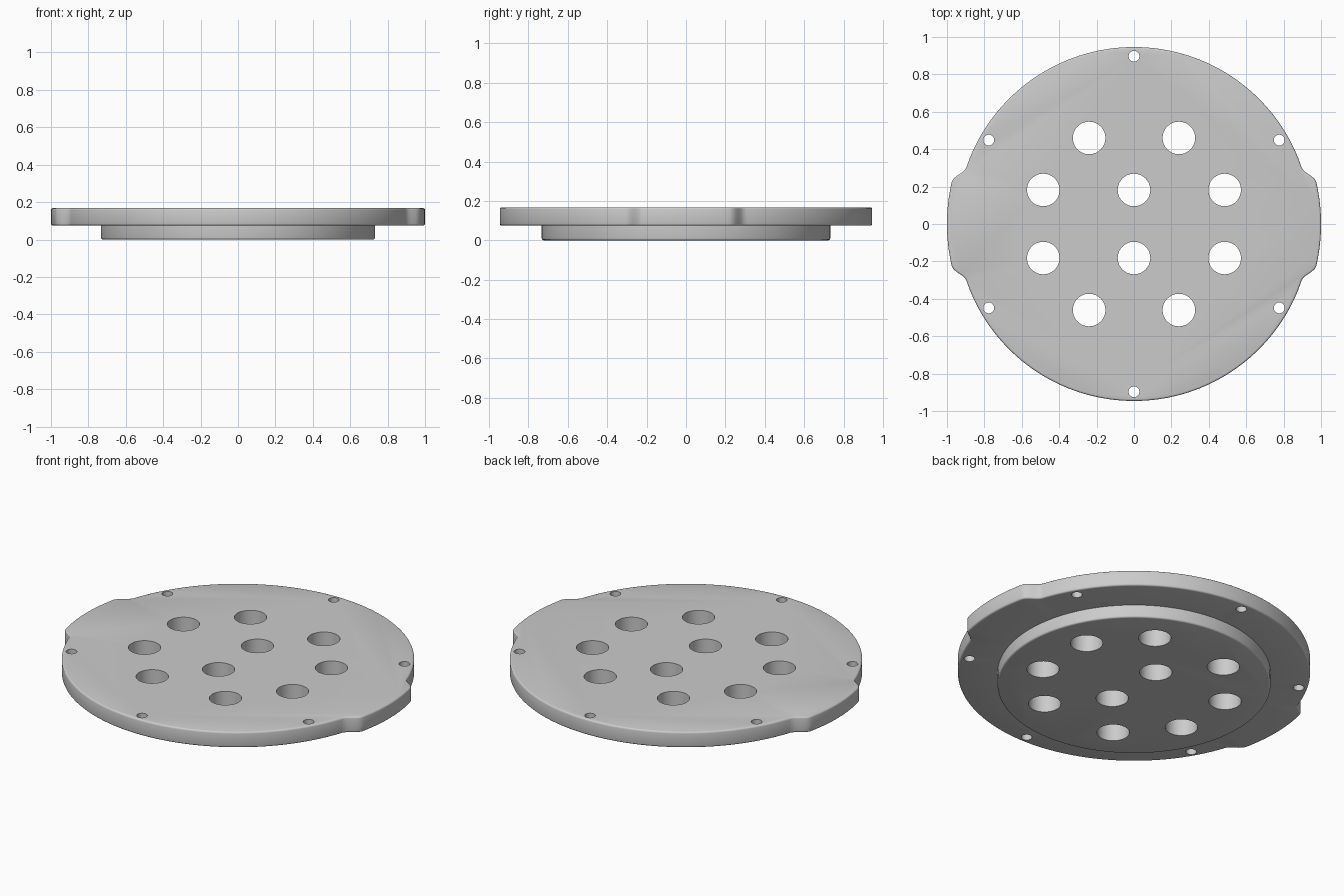
import bpy, bmesh
from math import sin, cos, pi, atan2, degrees, radians
from mathutils import Matrix

cube = bpy.data.objects.get("Cube")
if cube:
    bpy.data.objects.remove(cube, do_unlink=True)

grey = bpy.data.materials.new("machined_grey")
grey.use_nodes = True
grey.diffuse_color = (0.6, 0.6, 0.6, 1)
grey.node_tree.nodes["Principled BSDF"].inputs["Base Color"].default_value = (0.6, 0.6, 0.6, 1)

STEPS = 360
RIM, TAB, BOSS = 0.946, 1.0, 0.733
TOP, STEP, FILLET = 0.168, 0.075, 0.01


def plate_radius(a):
    """Round plate with a wider tab on each side, blended by an S curve."""
    off_axis = degrees(atan2(abs(sin(a)), abs(cos(a))))
    t = min(max((off_axis - 13) / 5.5, 0), 1)
    return TAB + (RIM - TAB) * t * t * (3 - 2 * t)


def boss_radius(a):
    return BOSS


# Profile from the underside of the boss up to the top face
quarter = [i * pi / 6 for i in range(4)]


def lower_edge(radius, z):
    return [(radius, FILLET * (1 - sin(q)), z + FILLET * (1 - cos(q))) for q in quarter]


def upper_edge(radius, z):
    return [(radius, FILLET * (1 - cos(q)), z - FILLET * (1 - sin(q))) for q in quarter]


profile = (lower_edge(boss_radius, 0) + [(boss_radius, 0, STEP)]
           + lower_edge(plate_radius, STEP) + upper_edge(plate_radius, TOP))

# Plate body
bm = bmesh.new()
rings = []
for radius, inset, z in profile:
    ring = []
    for i in range(STEPS):
        a = 2 * pi * i / STEPS
        r = radius(a) - inset
        ring.append(bm.verts.new((r * cos(a), r * sin(a), z)))
    rings.append(ring)
for low, high in zip(rings, rings[1:]):
    for i in range(STEPS):
        j = (i + 1) % STEPS
        bm.faces.new((low[i], low[j], high[j], high[i]))
bm.faces.new(rings[0][::-1])
bm.faces.new(rings[-1])
bmesh.ops.recalc_face_normals(bm, faces=bm.faces)
mesh = bpy.data.meshes.new("flanged_plate")
bm.to_mesh(mesh)
bm.free()
mesh.materials.append(grey)
plate = bpy.data.objects.new("flanged_plate", mesh)
bpy.context.collection.objects.link(plate)

# Large through holes and the ring of screw holes
holes = [(x, s * y, 0.087) for s in (1, -1)
         for x, y in ((-0.24, 0.46), (0.24, 0.46), (-0.485, 0.182), (0, 0.182), (0.485, 0.182))]
holes += [(0.897 * cos(radians(d)), 0.897 * sin(radians(d)), 0.029) for d in range(30, 390, 60)]
bm = bmesh.new()
for x, y, r in holes:
    bmesh.ops.create_cone(bm, cap_ends=True, segments=48, radius1=r, radius2=r, depth=1,
                          matrix=Matrix.Translation((x, y, 0.1)))
cut_mesh = bpy.data.meshes.new("hole_cutter")
bm.to_mesh(cut_mesh)
bm.free()
cut_mesh.materials.append(grey)
cutter = bpy.data.objects.new("hole_cutter", cut_mesh)
cutter.hide_render = True
bpy.context.collection.objects.link(cutter)

mod = plate.modifiers.new("holes", 'BOOLEAN')
mod.operation = 'DIFFERENCE'
mod.solver = 'EXACT'
mod.object = cutter
bpy.context.view_layer.objects.active = plate
plate.select_set(True)
bpy.ops.object.modifier_apply(modifier=mod.name)
bpy.data.objects.remove(cutter, do_unlink=True)
bpy.ops.object.shade_smooth_by_angle(angle=radians(35))
